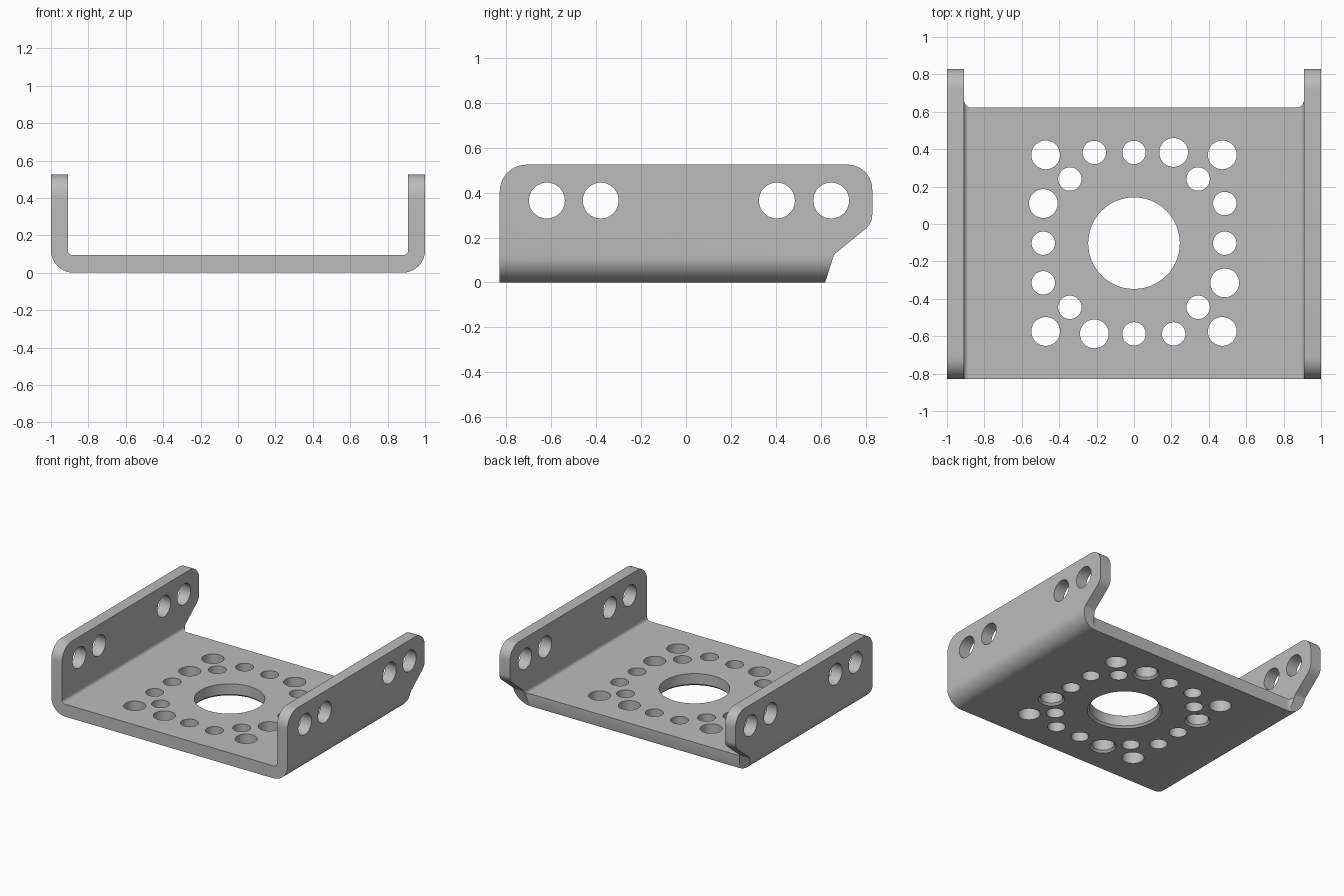
import bpy, bmesh
from math import cos, sin, pi, tau
from mathutils import Vector

old = bpy.data.objects.get("Cube")
if old:
    bpy.data.objects.remove(old, do_unlink=True)

steel = bpy.data.materials.new("grey steel")
steel.use_nodes = True
grey = (0.5, 0.5, 0.5, 1)
steel.diffuse_color = grey
steel.node_tree.nodes["Principled BSDF"].inputs["Base Color"].default_value = grey


def rounded(corners, steps=10):
    """Outline from (a, b, radius) corners, each filleted by an arc."""
    out = []
    for i, (a, b, r) in enumerate(corners):
        p = Vector((a, b))
        if r == 0:
            out.append(p)
            continue
        u = (Vector(corners[i - 1][:2]) - p).normalized()
        v = (Vector(corners[(i + 1) % len(corners)][:2]) - p).normalized()
        half = u.angle(v) / 2
        centre = p + (u + v).normalized() * (r / sin(half))
        start = p + u * (r * cos(half) / sin(half)) - centre
        end = p + v * (r * cos(half) / sin(half)) - centre
        sweep = pi - 2 * half
        for k in range(steps + 1):
            t = k / steps
            out.append(centre + (start * sin((1 - t) * sweep) + end * sin(t * sweep)) / sin(sweep))
    return out


def loft(bm, rings):
    """Closed solid through a list of matching rings of 3D points."""
    loops = [[bm.verts.new(p) for p in ring] for ring in rings]
    n = len(loops[0])
    for lo, hi in zip(loops, loops[1:]):
        for i in range(n):
            j = (i + 1) % n
            bm.faces.new((lo[i], lo[j], hi[j], hi[i]))
    bm.faces.new(loops[0][::-1])
    bm.faces.new(loops[-1])


def finish(bm, name):
    bmesh.ops.recalc_face_normals(bm, faces=bm.faces)
    mesh = bpy.data.meshes.new(name)
    bm.to_mesh(mesh)
    bm.free()
    mesh.materials.append(steel)
    obj = bpy.data.objects.new(name, mesh)
    bpy.context.collection.objects.link(obj)
    return obj


def prism(name, outline, place, lo, hi):
    bm = bmesh.new()
    loft(bm, [[place(p.x, p.y, d) for p in outline] for d in (lo, hi)])
    return finish(bm, name)


def circle(r, n=48):
    return [(r * cos(tau * k / n), r * sin(tau * k / n)) for k in range(n)]


# Bent U section, run from front to back
half_u = [(1, 0, 0.12), (1, 0.525, 0), (0.91, 0.525, 0), (0.91, 0.095, 0.025)]
section = half_u + [(-x, z, r) for x, z, r in reversed(half_u)]
bracket = prism("u_bracket", rounded(section), lambda a, b, d: (a, d, b), -0.83, 0.83)

# Side outline with rounded upper corners and swept back edge
side = rounded([(-0.83, -0.1, 0), (-0.83, 0.525, 0.12), (0.83, 0.525, 0.11),
                (0.83, 0.263, 0.08), (0.66, 0.125, 0.04), (0.62, 0, 0), (0.62, -0.1, 0)])
outline = prism("side_outline", side, lambda a, b, d: (d, a, b), -1.1, 1.1)

# Straight back edge of the floor, filleted into the flanges
slot = rounded([(-0.908, 0.622, 0.04), (0.908, 0.622, 0.04), (0.908, 1, 0), (-0.908, 1, 0)])
notch = prism("floor_notch", slot, lambda a, b, d: (a, b, d), -0.1, 0.7)

# Floor holes: (x, y, radius, chamfered underneath), about the hole centre
MID, SMALL, LARGE = 0.485, 0.0625, 0.077
holes = [(0, 0, 0.245, True)]
x, y = MID, 0
for dx, dy in ((1, 0), (0, 1), (-1, 0), (0, -1)):
    holes.append((dx * MID, dy * MID, SMALL, False))
    for off, r, cham in ((0.212, SMALL, False), (-0.212, LARGE, True)):
        holes.append((dx * MID - dy * off, dy * MID + dx * off, r, cham))
    for reach, r in ((0.343, SMALL), (0.472, LARGE)):
        holes.append(((dx - dy) * reach, (dx + dy) * reach, r, False))

bm = bmesh.new()
for hx, hy, r, cham in holes:
    levels = [(-0.01, r + 0.025), (0.015, r), (0.2, r)] if cham else [(-0.01, r), (0.2, r)]
    loft(bm, [[(hx + a, hy - 0.1025 + b, z) for a, b in circle(rad)] for z, rad in levels])

# Flange holes
for sx in (-1, 1):
    for hy in (-0.62, -0.38, 0.405, 0.647):
        loft(bm, [[(sx * d, hy + a, 0.365 + b) for a, b in circle(0.08)] for d in (0.8, 1.1)])
drills = finish(bm, "hole_cutters")

# Cut everything and keep only the finished bracket
cutters = ((outline, "INTERSECT"), (notch, "DIFFERENCE"), (drills, "DIFFERENCE"))
for cutter, mode in cutters:
    cutter.hide_render = True
    mod = bracket.modifiers.new(cutter.name, "BOOLEAN")
    mod.operation, mod.object, mod.solver = mode, cutter, "EXACT"
bpy.context.view_layer.update()
graph = bpy.context.evaluated_depsgraph_get()
result = bpy.data.meshes.new_from_object(bracket.evaluated_get(graph))
bracket.modifiers.clear()
bracket.data = result
for cutter, mode in cutters:
    bpy.data.objects.remove(cutter, do_unlink=True)

bpy.ops.object.select_all(action="DESELECT")
bracket.select_set(True)
bpy.context.view_layer.objects.active = bracket
bpy.ops.object.shade_smooth_by_angle(angle=pi / 6)
